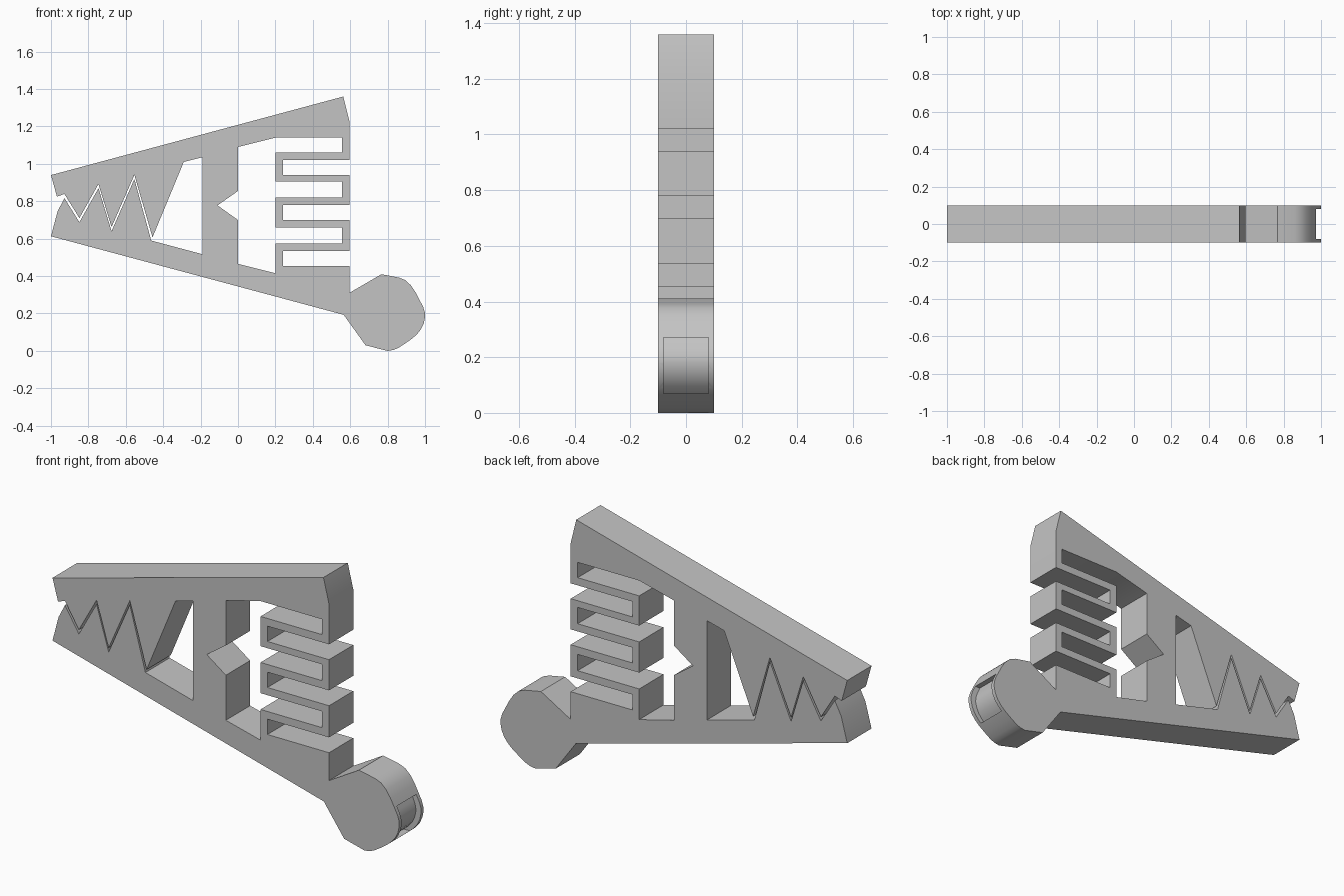
import bpy
import bmesh
from math import radians
from mathutils import Matrix

HALF_WIDTH = 0.1

cube = bpy.data.objects.get("Cube")
if cube:
    bpy.data.objects.remove(cube, do_unlink=True)


def make_material(name, level):
    material = bpy.data.materials.new(name)
    material.use_nodes = True
    colour = (level, level, level, 1)
    material.diffuse_color = colour
    material.node_tree.nodes["Principled BSDF"].inputs["Base Color"].default_value = colour
    return material


def extrude_profile(name, outlines, half_width):
    """Extrude closed x-z outlines along y; an inner outline becomes a hole."""
    curve = bpy.data.curves.new(name + " profile", "CURVE")
    curve.dimensions = "2D"
    curve.fill_mode = "BOTH"
    curve.extrude = half_width
    for outline in outlines:
        spline = curve.splines.new("POLY")
        spline.points.add(len(outline) - 1)
        for point, (x, z) in zip(spline.points, outline):
            point.co = (x, z, 0, 1)
        spline.use_cyclic_u = True

    # Turn the filled profile into a closed mesh
    source = bpy.data.objects.new(name + " source", curve)
    bpy.context.collection.objects.link(source)
    depsgraph = bpy.context.evaluated_depsgraph_get()
    mesh = bpy.data.meshes.new_from_object(source.evaluated_get(depsgraph))
    bpy.data.objects.remove(source, do_unlink=True)
    bpy.data.curves.remove(curve)

    bm = bmesh.new()
    bm.from_mesh(mesh)
    bmesh.ops.rotate(bm, verts=bm.verts, cent=(0, 0, 0),
                     matrix=Matrix.Rotation(radians(90), 3, "X"))
    bmesh.ops.remove_doubles(bm, verts=bm.verts, dist=0.0002)
    bmesh.ops.recalc_face_normals(bm, faces=bm.faces)
    bm.to_mesh(mesh)
    bm.free()
    mesh.name = name
    obj = bpy.data.objects.new(name, mesh)
    bpy.context.collection.objects.link(obj)
    return obj


def slots(closed_x, open_x, spans):
    """Outline steps for a row of slots cut from open_x to closed_x."""
    steps = []
    for top, bottom in spans:
        steps += [(open_x, top), (closed_x, top), (closed_x, bottom), (open_x, bottom)]
    return steps


# Folded spring: slots opening alternately outward and inward
outer_slots = slots(0.24, 0.595, [(1.02, 0.94), (0.78, 0.7), (0.535, 0.455)])
inner_slots = slots(0.555, 0.2, [(1.14, 1.06), (0.905, 0.82), (0.66, 0.575)])

# Rounded foot
foot = [(0.595, 0.31), (0.767, 0.41), (0.86, 0.392), (0.895, 0.378), (0.925, 0.35),
        (0.95, 0.312), (0.972, 0.27), (0.99, 0.235), (0.999, 0.205), (1, 0.18),
        (0.993, 0.147), (0.978, 0.115), (0.955, 0.087), (0.93, 0.065), (0.89, 0.037),
        (0.855, 0.015), (0.83, 0.005), (0.8, 0), (0.682, 0.03), (0.565, 0.193)]

# Toothed jaws separated by a thin zigzag gap
teeth = [(-0.928, 0.828), (-0.848, 0.699), (-0.746, 0.881), (-0.676, 0.651), (-0.554, 0.93)]
gap = 0.011
lower_teeth = [(x, z - gap) for x, z in teeth]
upper_teeth = [(x, z + gap) for x, z in reversed(teeth)]

lower_jaw = [(-1, 0.613), (-0.965, 0.745)] + lower_teeth
jaw_opening = [(-0.464, 0.59), (-0.19, 0.517), (-0.19, 1.035), (-0.29, 1.01), (-0.457, 0.607)]
upper_jaw = upper_teeth + [(-0.968, 0.825), (-1, 0.94)]
top_arm = [(0.563, 1.36), (0.595, 1.23)]

body_outline = top_arm + outer_slots + foot + lower_jaw + jaw_opening + upper_jaw

# Opening between the notched pillar and the spring
spring_opening = [(0, 1.09)] + inner_slots + [
    (0.2, 0.415), (0, 0.465), (0, 0.7), (-0.11, 0.778), (0, 0.855)]

body = extrude_profile("clip_body", [body_outline, spring_opening], HALF_WIDTH)
body.data.materials.clear()
body.data.materials.append(make_material("light grey plastic", 0.55))

# Shallow recess in the tip of the foot
recess_outline = [(0.943, 0.27), (0.959, 0.235), (0.969, 0.205), (0.97, 0.18),
                  (0.963, 0.15), (0.949, 0.12), (0.928, 0.095), (0.9, 0.07),
                  (1.1, 0.07), (1.1, 0.27)]
cutter = extrude_profile("recess_cutter", [recess_outline], 0.08)
cutter.hide_render = True

cut = body.modifiers.new("foot recess", "BOOLEAN")
cut.operation = "DIFFERENCE"
cut.solver = "EXACT"
cut.object = cutter

bpy.ops.object.select_all(action="DESELECT")
body.select_set(True)
bpy.context.view_layer.objects.active = body
bpy.ops.object.modifier_apply(modifier=cut.name)
bpy.data.objects.remove(cutter, do_unlink=True)
bpy.ops.object.shade_smooth_by_angle(angle=radians(30))
